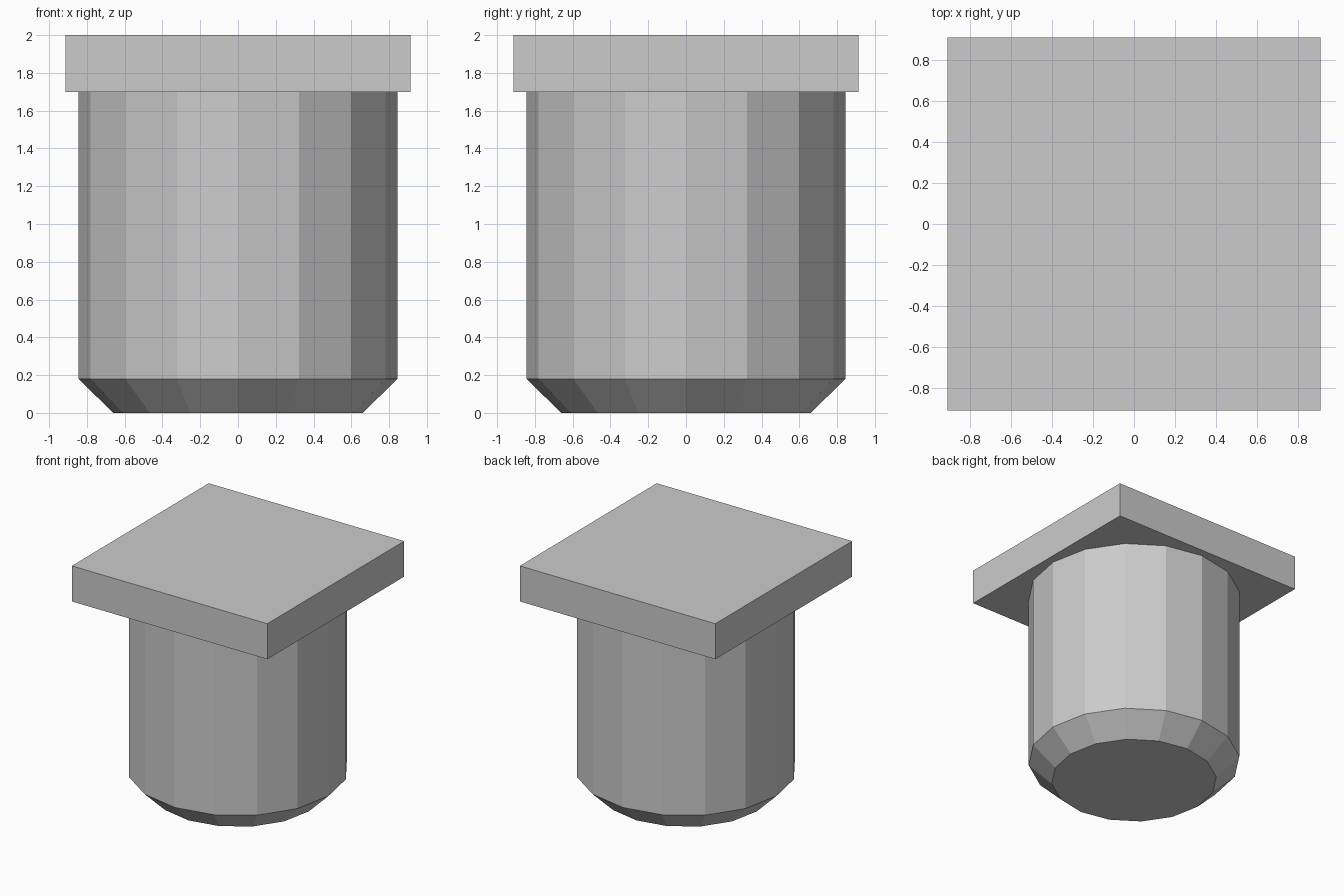
import bpy
import bmesh
import math

if "Cube" in bpy.data.objects:
    bpy.data.objects.remove(bpy.data.objects["Cube"])

SIDES = 16


def add_object(name, bm):
    bmesh.ops.recalc_face_normals(bm, faces=bm.faces)
    mesh = bpy.data.meshes.new(name)
    bm.to_mesh(mesh)
    bm.free()
    obj = bpy.data.objects.new(name, mesh)
    bpy.context.collection.objects.link(obj)
    return obj


# Round post: faceted shaft with a chamfered foot
bm = bmesh.new()
rings = []
for radius, z in [(0.66, 0.0), (0.845, 0.18), (0.845, 1.70)]:
    rings.append([bm.verts.new((radius * math.cos(math.tau * i / SIDES),
                                radius * math.sin(math.tau * i / SIDES), z))
                  for i in range(SIDES)])
for low, high in zip(rings, rings[1:]):
    for i in range(SIDES):
        j = (i + 1) % SIDES
        bm.faces.new((low[i], low[j], high[j], high[i]))
bm.faces.new(rings[0])
bm.faces.new(rings[-1])
add_object("round_post", bm)

# Square cap plate
bm = bmesh.new()
bmesh.ops.create_cube(bm, size=1.0)
bmesh.ops.scale(bm, vec=(1.825, 1.825, 0.30), verts=bm.verts)
bmesh.ops.translate(bm, vec=(0, 0, 1.85), verts=bm.verts)
add_object("square_cap", bm)
